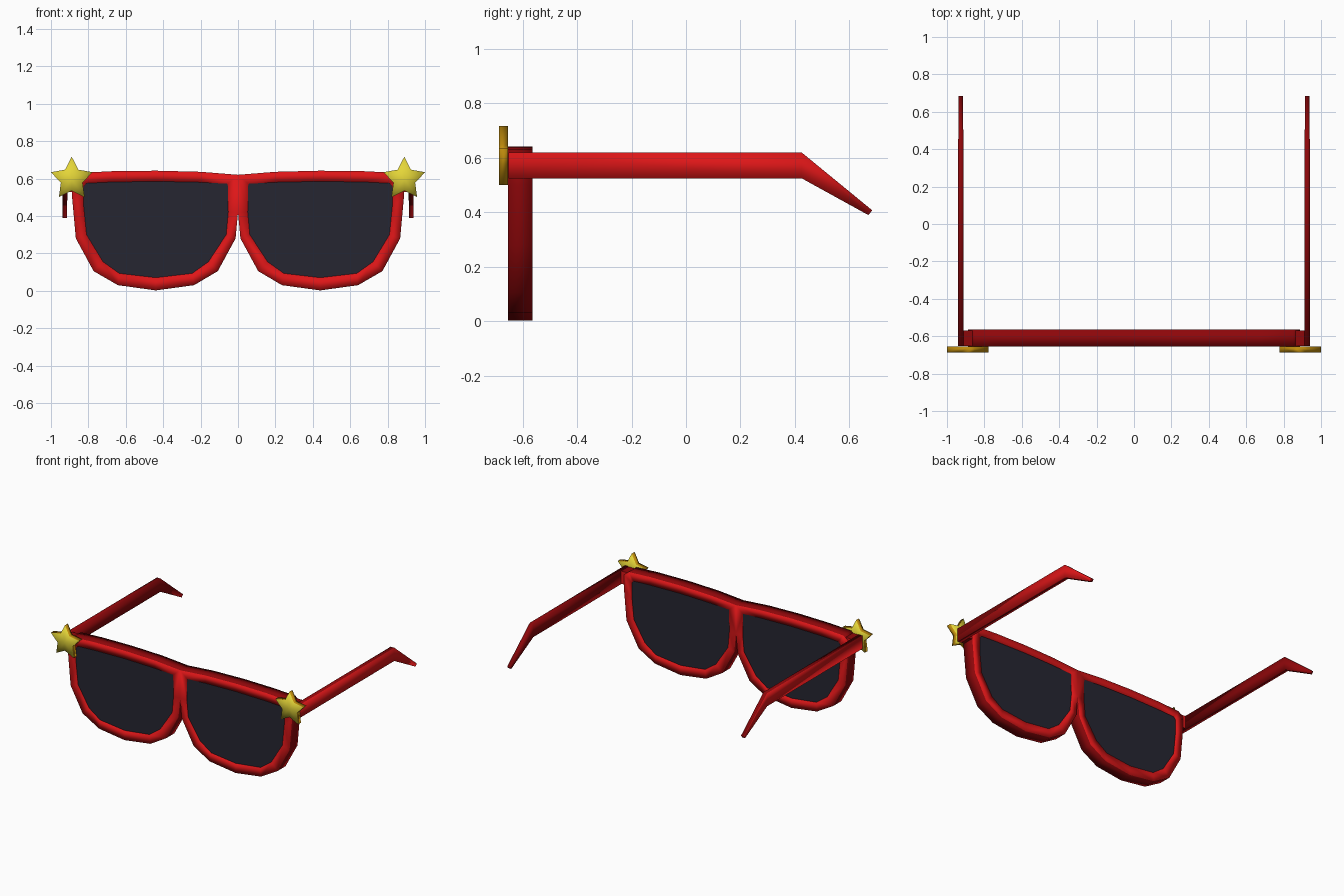
import bpy, bmesh, math

if "Cube" in bpy.data.objects:
    bpy.data.objects.remove(bpy.data.objects["Cube"])


def material(name, rgb):
    m = bpy.data.materials.new(name)
    m.diffuse_color = (*rgb, 1)
    m.use_nodes = True
    m.node_tree.nodes["Principled BSDF"].inputs["Base Color"].default_value = m.diffuse_color
    return m


RED = material("red plastic", (0.73, 0.008, 0.009))
DARK_RED = material("dark red edge", (0.27, 0.002, 0.003))
DARK = material("dark glass", (0.019, 0.019, 0.031))
YELLOW = material("star yellow", (0.78, 0.67, 0.04))
OCHRE = material("star edge gold", (0.52, 0.26, 0.004))


def finish(name, bm, mats, rule=None, smooth=True, merge=False):
    """Make the object; faces passing the rule get the second material."""
    bmesh.ops.recalc_face_normals(bm, faces=bm.faces)
    bm.normal_update()
    for f in bm.faces:
        f.smooth = smooth
        f.material_index = 1 if rule and rule(f.normal) else 0
    me = bpy.data.meshes.new(name)
    bm.to_mesh(me)
    bm.free()
    for m in mats:
        me.materials.append(m)
    ob = bpy.data.objects.new(name, me)
    bpy.context.collection.objects.link(ob)
    # Everything is built on the right and mirrored to the left
    mod = ob.modifiers.new("mirror", 'MIRROR')
    mod.use_mirror_merge = merge
    mod.merge_threshold = 0.0005
    return ob


def slab(bm, pts, y0, y1):
    """Prism of an (x, z) outline between two y values."""
    a = [bm.verts.new((x, y0, z)) for x, z in pts]
    b = [bm.verts.new((x, y1, z)) for x, z in pts]
    n = len(pts)
    caps = [bm.faces.new(a), bm.faces.new(b[::-1])]
    for i in range(n):
        j = (i + 1) % n
        bm.faces.new((a[i], b[i], b[j], a[j]))
    return caps


def is_wall(normal):
    return abs(normal.y) < .5


outer = [(0, .62), (.2, .636), (.44, .642), (.68, .639), (.85, .63),
         (.887, .60), (.887, .5), (.867, .28), (.772, .105), (.642, .03),
         (.44, .002), (.235, .03), (.108, .105), (.013, .28), (0, .42)]
inner = [(.055, .572), (.2, .58), (.44, .585), (.68, .581), (.81, .575),
         (.825, .56), (.825, .45), (.81, .3), (.722, .155), (.635, .093),
         (.44, .07), (.245, .093), (.158, .155), (.063, .3), (.052, .42)]
FRONT, BACK = -.655, -.565

# Rim: rectangular section round each lens, joined at the bridge
bm = bmesh.new()
rings = [[bm.verts.new((x, y, z)) for x, z in loop]
         for loop, y in ((outer, FRONT), (outer, BACK), (inner, BACK), (inner, FRONT))]
n = len(outer)
for k in range(4):
    r, s = rings[k], rings[(k + 1) % 4]
    for i in range(n):
        j = (i + 1) % n
        if k == 0 and j == 0:
            continue  # open seam at the mirror plane
        bm.faces.new((r[i], r[j], s[j], s[i]))
finish("frame_rims", bm, [RED, DARK_RED], is_wall, merge=True)

# Lenses, almost flush with the rim
bm = bmesh.new()
slab(bm, inner, FRONT + .003, BACK - .003)
finish("lenses", bm, [DARK], smooth=False)

# Hinge blocks joining rim and temple
bm = bmesh.new()
slab(bm, [(.86, .527), (.934, .527), (.934, .618), (.86, .618)], -.652, -.57)
finish("hinge_blocks", bm, [RED, DARK_RED], is_wall, smooth=False)

# Temples: straight arm, bend and tapered tip (y top, y bottom, z top, z bottom, half width)
bm = bmesh.new()
stations = [(-.652, -.652, .62, .525, .014), (.425, .425, .62, .525, .014),
            (.685, .67, .407, .39, .011)]
secs = []
for yt, yb, zt, zb, w in stations:
    secs.append([bm.verts.new(c) for c in ((.926 - w, yt, zt), (.926 + w, yt, zt),
                                           (.926 + w, yb, zb), (.926 - w, yb, zb))])
for r, s in zip(secs, secs[1:]):
    for i in range(4):
        j = (i + 1) % 4
        bm.faces.new((r[i], r[j], s[j], s[i]))
bm.faces.new(secs[0])
bm.faces.new(secs[-1][::-1])
finish("temples", bm, [RED, DARK_RED], lambda nrm: nrm.x < .5)

# Corner stars: yellow faces with gold edges
bm = bmesh.new()
star = []
for i in range(10):
    r = .117 if i % 2 == 0 else .061
    a = math.pi / 2 + i * math.pi / 5
    star.append((.889 + r * math.cos(a), .597 + 1.02 * r * math.sin(a)))
caps = slab(bm, star, -.688, FRONT)
bmesh.ops.poke(bm, faces=caps)
finish("corner_stars", bm, [YELLOW, OCHRE], is_wall)
